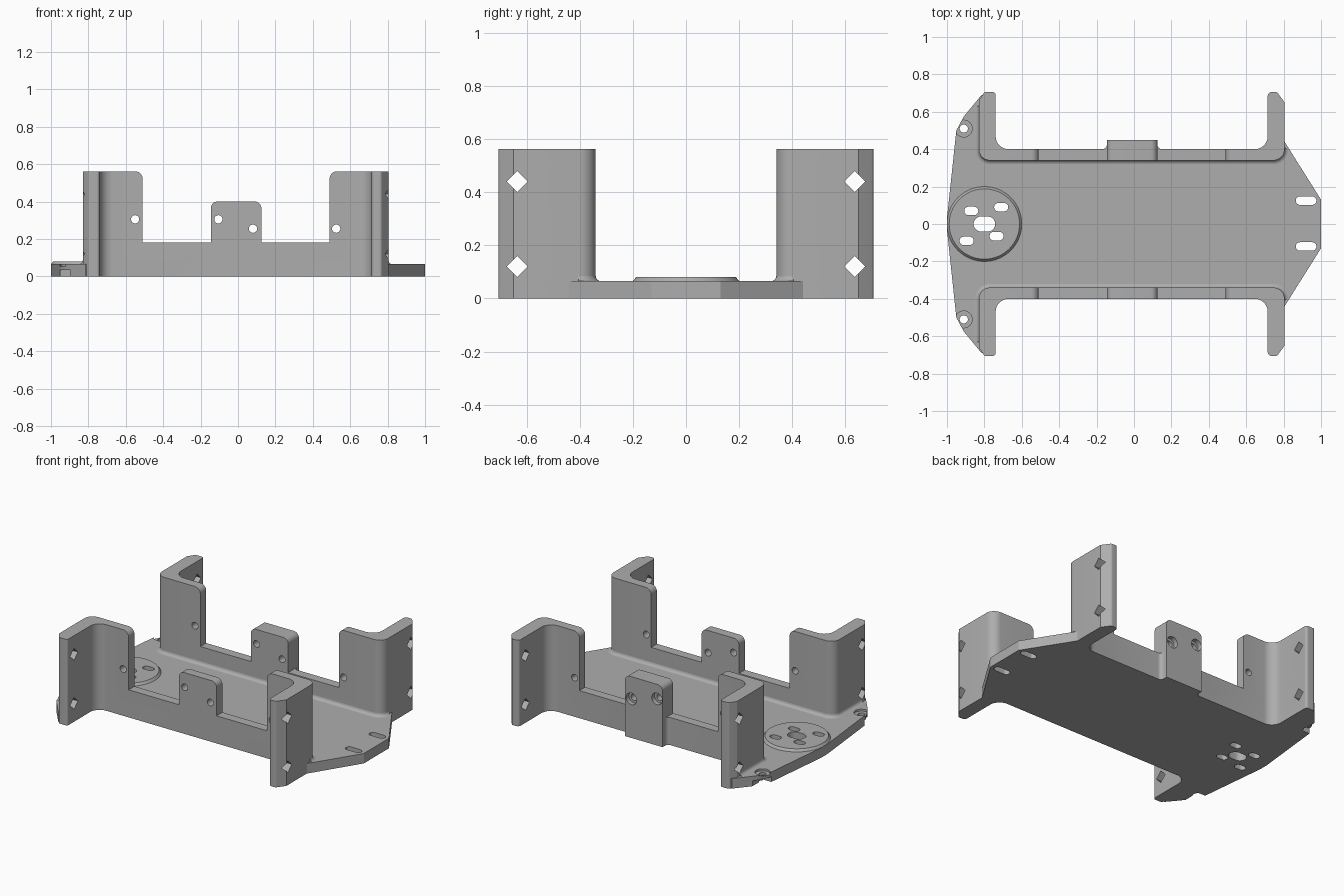
import bpy, bmesh, math
from mathutils import Vector, Matrix

if "Cube" in bpy.data.objects:
    bpy.data.objects.remove(bpy.data.objects["Cube"])

grey = bpy.data.materials.new("plain grey")
grey.use_nodes = True
grey.diffuse_color = (0.42, 0.42, 0.42, 1)
grey.node_tree.nodes["Principled BSDF"].inputs["Base Color"].default_value = grey.diffuse_color

PLATE, LOW, TALL = 0.065, 0.18, 0.562


def rounded(corners, closed=True, steps=8):
    """Polygon or path whose corners (x, y, radius) are replaced with arcs."""
    out, n = [], len(corners)
    for i, c in enumerate(corners):
        p, r = Vector(c[:2]), c[2] if len(c) > 2 else 0
        if r == 0 or (not closed and i in (0, n - 1)):
            out.append(p)
            continue
        a = (Vector(corners[i - 1][:2]) - p).normalized()
        b = (Vector(corners[(i + 1) % n][:2]) - p).normalized()
        half = a.angle(b) / 2
        centre = p + (a + b).normalized() * (r / math.sin(half))
        start = p + a * (r / math.tan(half)) - centre
        end = p + b * (r / math.tan(half)) - centre
        sweep = start.angle_signed(end)
        for k in range(steps + 1):
            out.append(centre + Matrix.Rotation(-sweep * k / steps, 2) @ start)
    return out


def make(name, bm):
    bmesh.ops.recalc_face_normals(bm, faces=bm.faces[:])
    mesh = bpy.data.meshes.new(name)
    bm.to_mesh(mesh)
    bm.free()
    mesh.materials.append(grey)
    ob = bpy.data.objects.new(name, mesh)
    bpy.context.collection.objects.link(ob)
    return ob


def prism(name, outline, lo, hi, axis="z", top=1.0, about=(0, 0)):
    """Extrude an outline along an axis; top scales the far end about a point."""
    place = {"z": lambda u, v, w: (u, v, w),
             "y": lambda u, v, w: (u, w, v),
             "x": lambda u, v, w: (w, u, v)}[axis]
    bm = bmesh.new()
    o = Vector(about)
    a = [bm.verts.new(place(p[0], p[1], lo)) for p in outline]
    far = [o + (Vector(p[:2]) - o) * top for p in outline]
    b = [bm.verts.new(place(p[0], p[1], hi)) for p in far]
    bm.faces.new(a)
    bm.faces.new(b)
    for i in range(len(a)):
        j = (i + 1) % len(a)
        bm.faces.new((a[i], a[j], b[j], b[i]))
    return make(name, bm)


def circle(x, y, r, n=32):
    return [(x + r * math.cos(math.tau * i / n), y + r * math.sin(math.tau * i / n)) for i in range(n)]


def slot(x, y, length, width):
    r, h = width / 2 * 0.98, length / 2
    w = width / 2
    return rounded([(x - h, y - w, r), (x + h, y - w, r), (x + h, y + w, r), (x - h, y + w, r)])


def boolean(ob, tools, op="DIFFERENCE", keep=False):
    for t in tools:
        t.hide_render = not keep
        mod = ob.modifiers.new("cut", "BOOLEAN")
        mod.operation, mod.object, mod.solver = op, t, "EXACT"
    bpy.context.view_layer.update()
    graph = bpy.context.evaluated_depsgraph_get()
    mesh = bpy.data.meshes.new_from_object(ob.evaluated_get(graph))
    ob.modifiers.clear()
    ob.data = mesh
    if not keep:
        for t in tools:
            bpy.data.objects.remove(t)


def wall(name, side):
    """C-shaped wall: side +1 is the back one with a thickened centre tab."""
    plan = [(-0.83, 0.34, 0.06), (0.805, 0.34, 0.06), (0.805, 0.65), (0.765, 0.705, 0.015),
            (0.715, 0.705, 0.02), (0.715, 0.40, 0.07)]
    if side > 0:
        plan += [(0.125, 0.40, 0.025), (0.125, 0.45), (-0.145, 0.45), (-0.145, 0.40, 0.025)]
    plan += [(-0.74, 0.40, 0.07), (-0.74, 0.705, 0.015), (-0.80, 0.705, 0.015), (-0.83, 0.66)]
    ob = prism(name, [(p[0], p[1] * side) for p in rounded(plan)], 0, 0.65)

    # stepped silhouette: tall ends, low run, centre tab
    steps = [(-0.9, -0.1), (0.9, -0.1), (0.9, TALL), (0.49, TALL, 0.04), (0.49, LOW), (0.125, LOW),
             (0.125, 0.40, 0.035), (-0.145, 0.40, 0.035), (-0.145, LOW),
             (-0.51, LOW), (-0.51, TALL, 0.04), (-0.9, TALL)]
    boolean(ob, [prism("silhouette", rounded(steps), -1, 1, "y")], "INTERSECT")

    # screw holes, tab counterbores and diamond holes in the flanges
    tools = [prism("hole", circle(x, z, 0.022), -1, 1, "y")
             for x, z in ((-0.55, 0.305), (0.525, 0.255), (-0.105, 0.305), (0.08, 0.255))]
    if side > 0:
        tools += [prism("bore", circle(x, z, 0.038), 0.42, 0.6, "y")
                  for x, z in ((-0.105, 0.305), (0.08, 0.255))]
    tools += [prism("diamond", circle(0.635 * side, z, 0.04, 4), -1, 1, "x") for z in (0.12, 0.44)]
    boolean(ob, tools)
    return ob


def fillet(name, side):
    """Small concave strip where the wall meets the plate."""
    path = rounded([(-0.83, 0.63), (-0.83, 0.34, 0.06), (0.805, 0.34, 0.06), (0.805, 0.405)], False)
    r = 0.02
    section = [(0, 0), (r, 0)] + [(r - r * math.sin(t), r - r * math.cos(t))
                                  for t in (0.4, 0.8, 1.2)] + [(0, r)]
    bm = bmesh.new()
    rings = []
    for i, p in enumerate(path):
        d = (path[min(i + 1, len(path) - 1)] - path[max(i - 1, 0)]).normalized()
        out = Vector((d.y, -d.x))
        rings.append([bm.verts.new((p.x + out.x * s, (p.y + out.y * s) * side, PLATE + h))
                      for s, h in section])
    n = len(section)
    for a, b in zip(rings, rings[1:]):
        for i in range(n):
            j = (i + 1) % n
            bm.faces.new((a[i], a[j], b[j], b[i]))
    bm.faces.new(rings[0])
    bm.faces.new(rings[-1])
    return make(name, bm)


walls = [wall("back_wall", 1), wall("front_wall", -1)]
fillets = [fillet("back_fillet", 1), fillet("front_fillet", -1)]

# base plate, mirrored half outline
half = [(1, 0.13), (0.805, 0.44), (0.76, 0.44), (0.76, 0.37), (-0.79, 0.37), (-0.79, 0.69),
        (-0.815, 0.69), (-0.91, 0.575), (-0.95, 0.50), (-1, 0.03)]
plate = prism("base_plate", half + [(x, -y) for x, y in reversed(half)], 0, PLATE)
boolean(plate, walls, keep=True)

# raised round pad
pad = prism("round_pad", circle(-0.8, 0, 0.2, 64), PLATE, 0.08, top=0.94, about=(-0.8, 0))


def pad_slots():
    small = [(-0.87, 0.07), (-0.71, 0.09), (-0.895, -0.09), (-0.735, -0.065)]
    return [prism("slot", slot(x, y, 0.075, 0.045), -0.1, 0.2) for x, y in small] + \
           [prism("slot", slot(-0.8, 0, 0.115, 0.08), -0.1, 0.2)]


boolean(pad, pad_slots())
cuts = pad_slots() + [prism("slot", slot(0.92, y, 0.11, 0.045), -0.1, 0.2) for y in (0.125, -0.12)]
# corner screw holes with a top recess and an open pocket below
for s in (1, -1):
    cuts.append(prism("hole", circle(-0.91, 0.51 * s, 0.022), -0.1, 0.2))
    cuts.append(prism("recess", circle(-0.91, 0.51 * s, 0.045), 0.052, 0.2))
    pocket = [(-0.955, 0.48 * s), (-0.895, 0.48 * s), (-0.895, 0.65 * s), (-0.955, 0.65 * s)]
    cuts.append(prism("pocket", pocket, -0.1, 0.035))
boolean(plate, cuts)

# smooth the arcs, keep the edges crisp
bpy.ops.object.select_all(action="DESELECT")
for ob in walls + fillets + [plate, pad]:
    ob.select_set(True)
bpy.context.view_layer.objects.active = plate
bpy.ops.object.shade_smooth_by_angle(angle=math.radians(30))
